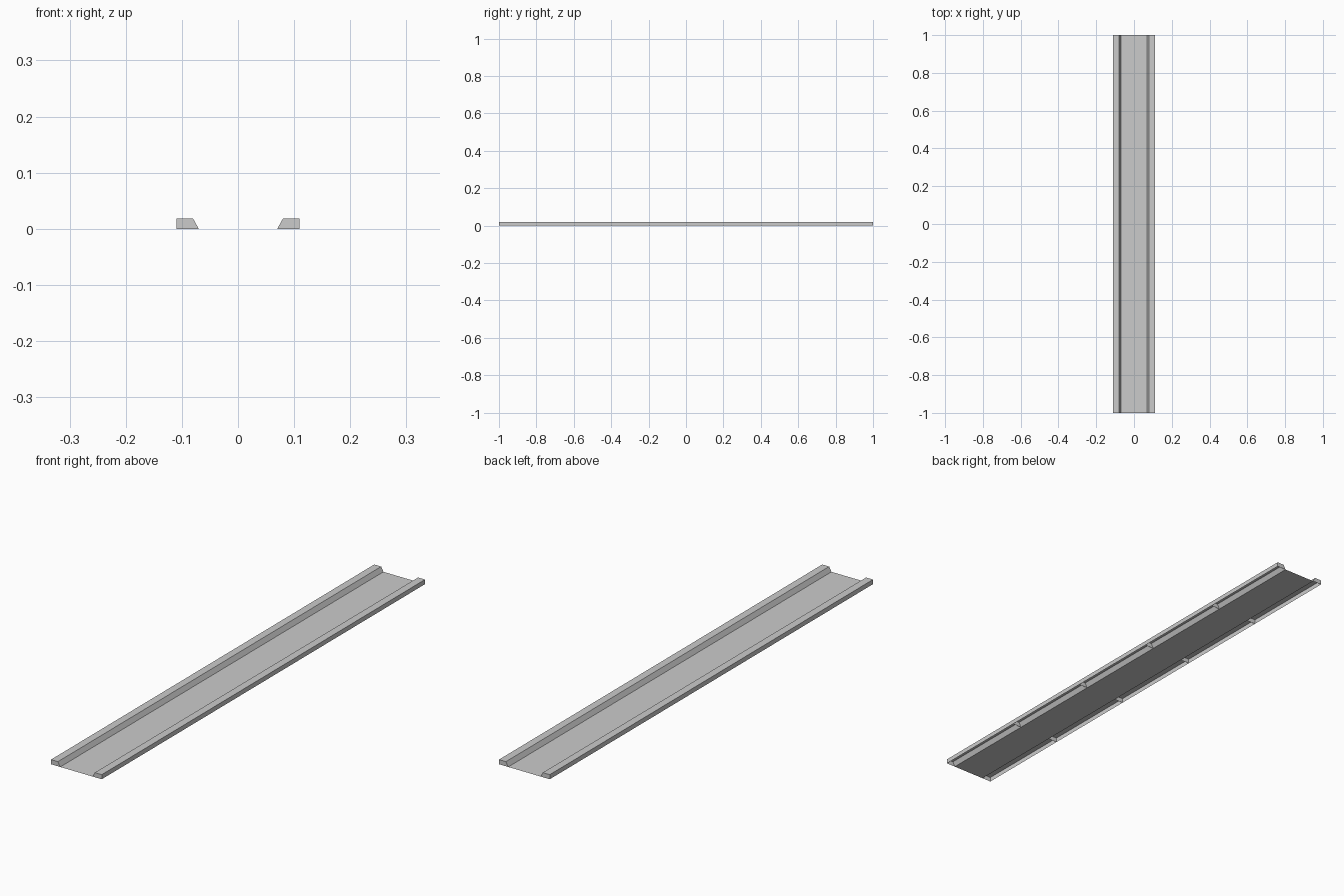
import bpy, bmesh

if "Cube" in bpy.data.objects:
    bpy.data.objects.remove(bpy.data.objects["Cube"])

LENGTH = 2.0
SEGMENTS = 5
# Rail cross-section (x, z), open along the bottom
PROFILE = [(0.07, 0.0), (0.08, 0.018), (0.11, 0.018), (0.11, 0.0)]


def make_object(name, bm):
    mesh = bpy.data.meshes.new(name)
    bm.to_mesh(mesh)
    bm.free()
    obj = bpy.data.objects.new(name, mesh)
    bpy.context.collection.objects.link(obj)
    return obj


def mirror_x(obj):
    mod = obj.modifiers.new("mirror", 'MIRROR')
    mod.use_axis[0] = True
    mod.use_mirror_merge = False


def section(bm, y):
    return [bm.verts.new((x, y, z)) for x, z in PROFILE]


# Flat floor sheet between the rails
bm = bmesh.new()
half = PROFILE[0][0]
bm.faces.new([bm.verts.new((x, y, 0)) for x, y in
              ((-half, -1), (half, -1), (half, 1), (-half, 1))])
make_object("floor_panel", bm)

# Hollow side rails: sloped inner wall, top and outer wall, closed at both ends
bm = bmesh.new()
front, back = section(bm, -LENGTH / 2), section(bm, LENGTH / 2)
for i in range(3):
    bm.faces.new((front[i], front[i + 1], back[i + 1], back[i]))
bm.faces.new(front[::-1])
bm.faces.new(back)
for f in bm.faces:
    c = f.calc_center_median()
    f.normal_update()
    c.x -= 0.092
    c.z -= 0.008
    if f.normal.dot(c) < 0:
        f.normal_flip()
mirror_x(make_object("side_rails", bm))

# Thin divider ribs inside the hollow rails
bm = bmesh.new()
for k in range(1, SEGMENTS):
    bm.faces.new(section(bm, -LENGTH / 2 + k * LENGTH / SEGMENTS))
mirror_x(make_object("rail_ribs", bm))
